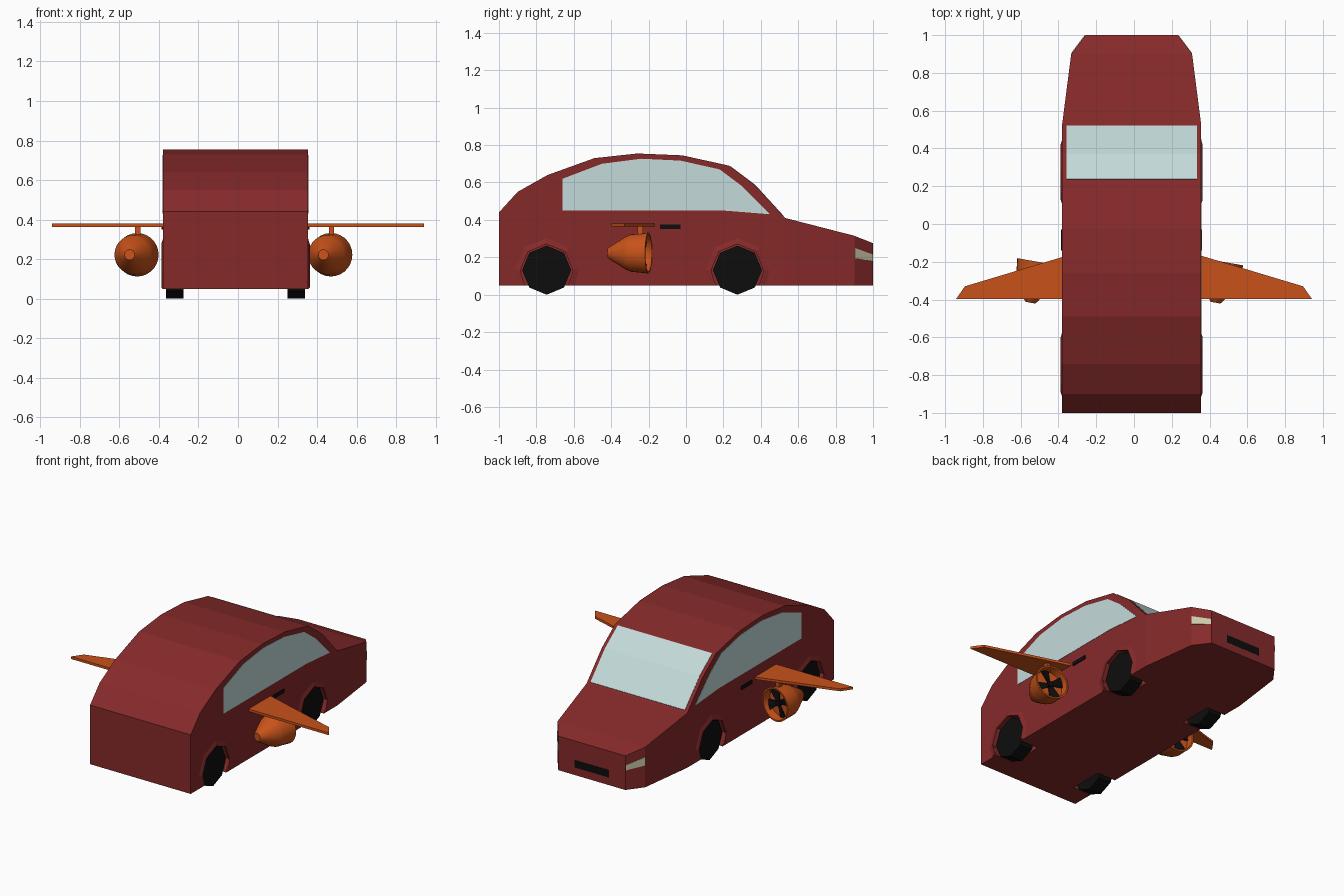
import bpy, bmesh, math
from mathutils import Matrix, Vector

if "Cube" in bpy.data.objects:
    bpy.data.objects.remove(bpy.data.objects["Cube"])

CX = -0.0125   # body centreline
HW = 0.3675    # body half width


def material(name, rgb):
    m = bpy.data.materials.new(name)
    m.diffuse_color = (*rgb, 1)
    m.use_nodes = True
    m.node_tree.nodes["Principled BSDF"].inputs["Base Color"].default_value = m.diffuse_color
    return m


RED = material("red_paint", (0.24, 0.023, 0.023))
ORANGE = material("orange_paint", (0.58, 0.085, 0.01))
BLACK = material("black", (0.004, 0.004, 0.004))
GLASS = material("glass", (0.55, 0.70, 0.70))
LAMP = material("lamp", (0.60, 0.58, 0.40))


def finish(name, bm, mat):
    bmesh.ops.remove_doubles(bm, verts=bm.verts[:], dist=1e-5)
    bmesh.ops.recalc_face_normals(bm, faces=bm.faces[:])
    me = bpy.data.meshes.new(name)
    bm.to_mesh(me)
    bm.free()
    if mat:
        me.materials.append(mat)
    ob = bpy.data.objects.new(name, me)
    bpy.context.collection.objects.link(ob)
    return ob


def loft(name, rings, mat, closed=False):
    """Skin a list of equal closed rings; cap the ends unless the loft closes."""
    bm = bmesh.new()
    vs = [[bm.verts.new(p) for p in r] for r in rings]
    n, m = len(vs[0]), len(vs)
    for i in range(m if closed else m - 1):
        a, b = vs[i], vs[(i + 1) % m]
        for j in range(n):
            k = (j + 1) % n
            bm.faces.new((a[j], a[k], b[k], b[j]))
    if not closed:
        bm.faces.new(vs[0])
        bm.faces.new(vs[-1])
    return finish(name, bm, mat)


def side_prism(name, yz, x0, x1, mat):
    return loft(name, [[(x, y, z) for y, z in yz] for x in (x0, x1)], mat)


def octagon(y, z, r):
    return [(y + r * math.cos(i * math.pi / 4), z + r * math.sin(i * math.pi / 4)) for i in range(8)]


# Body: side profile lofted along y, nose tapering in plan
stations = [(-1, .44, HW), (-.9, .55, HW), (-.74, .64, HW), (-.49, .73, HW), (-.26, .755, HW),
            (-.02, .745, HW), (.23, .69, HW), (.37, .585, HW), (.53, .41, HW), (.9, .315, .32), (1, .275, .245)]
body = loft("car_body", [[(CX - w, y, .05), (CX + w, y, .05), (CX + w, y, z), (CX - w, y, z)]
                         for y, z, w in stations], RED)

# Wheels, wheel wells and flared arches
AXLES = (-.745, .275)
cutters = []
for y in AXLES:
    for s in (-1, 1):
        c = side_prism("well_cutter", octagon(y, .13, .147), CX + s * .235, CX + s * .45, None)
        c.hide_render = True
        cutters.append(c)
        mod = body.modifiers.new("well", 'BOOLEAN')
        mod.operation, mod.object, mod.solver = 'DIFFERENCE', c, 'EXACT'
        side_prism("wheel", octagon(y, .131, .131), CX + s * .2625, CX + s * .3525, BLACK)
        arc = [math.radians(a) for a in (-30, 0, 45, 90, 135, 180, 210)]
        section = [(.172, HW - .004), (.172, HW), (.147, HW + .008), (.14, HW + .008), (.14, HW - .004)]
        loft("wheel_arch", [[(CX + s * x, y + r * math.cos(a), max(.05, .13 + r * math.sin(a)))
                             for r, x in section] for a in arc], RED)
bpy.context.view_layer.update()
cut_mesh = bpy.data.meshes.new_from_object(body.evaluated_get(bpy.context.evaluated_depsgraph_get()))
body.modifiers.clear()
body.data = cut_mesh
if not cut_mesh.materials:
    cut_mesh.materials.append(RED)
for c in cutters:
    bpy.data.objects.remove(c)

# Side windows and door handles
window = [(-.66, .45), (-.66, .62), (-.45, .70), (-.24, .727), (-.03, .717), (.18, .67),
          (.30, .58), (.45, .43), (.2, .45)]
for s in (-1, 1):
    side_prism("side_window", window, CX + s * (HW - .01), CX + s * (HW + .002), GLASS)
    side_prism("door_handle", [(-.14, .35), (-.03, .35), (-.03, .374), (-.14, .374)],
               CX + s * (HW - .01), CX + s * (HW + .006), BLACK)

# Windscreen
screen = [(.237, .688), (.37, .588), (.522, .422), (.518, .41), (.365, .575), (.235, .676)]
side_prism("windscreen", screen, CX - .345, CX + .345, GLASS)

# Headlamps on the nose corners
for s in (-1, 1):
    a, b = Vector((CX + s * .32, .9, 0)), Vector((CX + s * .245, 1, 0))
    n = Vector((s * .8, .6, 0))
    quad = [(0.02, .25), (.97, .215), (.97, .18), (.02, .195)]
    loft("headlamp", [[a.lerp(b, t) + n * d + Vector((0, 0, z)) for t, z in quad]
                      for d in (-.005, .003)], LAMP)

# Grille
side_prism("grille", [(.99, .10), (1.001, .10), (1.001, .15), (.99, .15)], CX - .125, CX + .125, BLACK)

# Wings
plan = [(.33, -.16), (.895, -.33), (.942, -.397), (.33, -.397)]
for s in (-1, 1):
    loft("wing", [[(s * x, y, z) for x, y in plan] for z in (.364, .38)], ORANGE)

# Engines: turned shell open at the +y end, with fan and pylon
shell = [(-.22, 0), (-.22, .026), (-.205, .038), (-.12, .09), (-.095, .1), (-.03, .106), (0, .11),
         (0, .1), (-.05, .094), (-.05, 0)]
SEG = 28
for ex in (-.51, .47):
    place = Matrix.Translation((ex, -.2, .2225)) @ Matrix.Rotation(math.radians(-10), 4, 'Z')
    bm = bmesh.new()
    pts = [bm.verts.new((r, t, 0)) for t, r in shell]
    edges = [bm.edges.new(e) for e in zip(pts, pts[1:])]
    bmesh.ops.spin(bm, geom=pts + edges, cent=(0, 0, 0), axis=(0, 1, 0), angle=math.tau, steps=SEG)
    bmesh.ops.remove_doubles(bm, verts=bm.verts[:], dist=1e-5)
    bm.transform(place)
    ob = finish("engine", bm, ORANGE)
    bpy.ops.object.select_all(action='DESELECT')
    ob.select_set(True)
    bpy.context.view_layer.objects.active = ob
    bpy.ops.object.shade_smooth_by_angle(angle=math.radians(35))

    for k in range(4):
        turn = place @ Matrix.Rotation(k * math.pi / 2 + .4, 4, 'Y')
        blade = [(-.008, .0), (-.032, .085), (0, .093), (.032, .085), (.008, .0)]
        loft("fan_blade", [[turn @ Vector((x, t + x * .25, z)) for x, z in blade] for t in (-.035, -.03)], BLACK)
    ring = [(.018 * math.cos(i * math.tau / 12), .018 * math.sin(i * math.tau / 12)) for i in range(12)]
    loft("fan_hub", [[place @ Vector((x, t, z)) for x, z in ring] for t in (-.055, -.02)], BLACK)
    side_prism("pylon", [(-.26, .31), (-.23, .31), (-.23, .368), (-.26, .368)], ex - .01, ex + .016, ORANGE)
